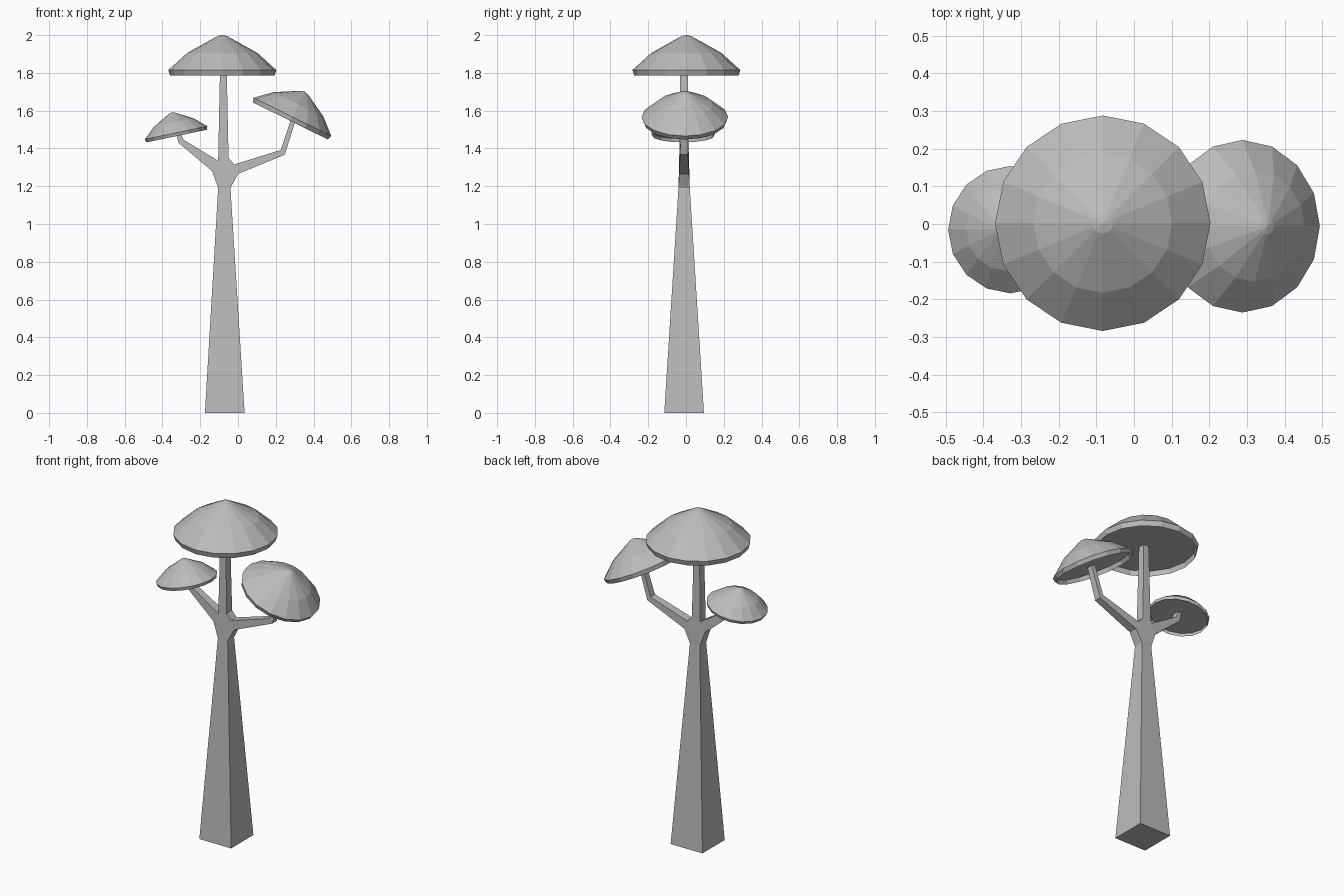
import bpy
import bmesh
from math import cos, sin, radians, tau
from mathutils import Matrix

cube = bpy.data.objects.get("Cube")
if cube:
    bpy.data.objects.remove(cube, do_unlink=True)

grey = bpy.data.materials.new("plain grey")
grey.use_nodes = True
colour = (0.5, 0.5, 0.5, 1)
grey.diffuse_color = colour
grey.node_tree.nodes["Principled BSDF"].inputs["Base Color"].default_value = colour

TREE_Y = -0.01


def finish(bm, name):
    mesh = bpy.data.meshes.new(name)
    bm.to_mesh(mesh)
    bm.free()
    mesh.materials.append(grey)
    obj = bpy.data.objects.new(name, mesh)
    bpy.context.collection.objects.link(obj)
    return obj


def section(bm, a, b, depth):
    """Four-sided cross-section across a limb, from edge a to edge b."""
    return [bm.verts.new((p[0], TREE_Y + s * depth, p[1]))
            for p, s in ((a, -1), (b, -1), (b, 1), (a, 1))]


def limb(bm, sections):
    """Skin a chain of cross-sections and close the far end."""
    rings = [section(bm, *s) for s in sections]
    for low, high in zip(rings, rings[1:]):
        for i in range(4):
            j = (i + 1) % 4
            bm.faces.new((low[i], low[j], high[j], high[i]))
    bm.faces.new(rings[-1])


# Fork outline, as (x, z, half depth)
neck_l, neck_r = (-0.105, 1.19, 0.03), (-0.04, 1.19, 0.03)
right_low, right_high = (0.0, 1.265, 0.026), (-0.02, 1.315, 0.026)
top_r, top_l = (-0.05, 1.35, 0.026), (-0.105, 1.335, 0.026)
left_low = (-0.137, 1.28, 0.026)
fork = [neck_l, neck_r, right_low, right_high, top_r, top_l, left_low]

# Trunk with its fork and three limbs, welded into one skin
bm = bmesh.new()
front = [bm.verts.new((x, TREE_Y - d, z)) for x, z, d in fork]
back = [bm.verts.new((x, TREE_Y + d, z)) for x, z, d in fork]
bm.faces.new(front)
bm.faces.new(back[::-1])
for i in (1, 3, 6):
    j = (i + 1) % len(fork)
    bm.faces.new((front[i], back[i], back[j], front[j]))
limb(bm, [(neck_l, neck_r, 0.03), ((-0.175, 0), (0.035, 0), 0.105)])
limb(bm, [(top_l, top_r, 0.026), ((-0.095, 1.83), (-0.06, 1.83), 0.02)])
limb(bm, [(right_high, right_low, 0.026),
          ((0.227, 1.392), (0.248, 1.367), 0.021),
          ((0.282, 1.56), (0.305, 1.55), 0.018)])
limb(bm, [(left_low, top_l, 0.026),
          ((-0.315, 1.43), (-0.29, 1.447), 0.02),
          ((-0.33, 1.49), (-0.305, 1.49), 0.018)])
bmesh.ops.remove_doubles(bm, verts=bm.verts, dist=0.0001)
bmesh.ops.recalc_face_normals(bm, faces=bm.faces)
finish(bm, "trunk_and_branches")

# Canopy profile for a rim radius of one: underside, lip, skirt and dome
PROFILE = [(0.945, 0), (0.965, -0.105), (1, 0), (0.645, 0.32), (0.095, 0.625)]
APEX = 0.65
SIDES = 16


def canopy(name, centre, radius, tilt):
    bm = bmesh.new()
    rings = [[bm.verts.new((r * cos(tau * i / SIDES), r * sin(tau * i / SIDES), z))
              for i in range(SIDES)] for r, z in PROFILE]
    apex = bm.verts.new((0, 0, APEX))
    bm.faces.new(rings[0][::-1])
    for i in range(SIDES):
        j = (i + 1) % SIDES
        for low, high in zip(rings, rings[1:]):
            bm.faces.new((low[i], low[j], high[j], high[i]))
        bm.faces.new((rings[-1][i], rings[-1][j], apex))
    bmesh.ops.recalc_face_normals(bm, faces=bm.faces)
    bm.transform(Matrix.Translation(centre)
                 @ Matrix.Rotation(radians(tilt), 4, "Y")
                 @ Matrix.Scale(radius, 4))
    finish(bm, name)


canopy("top_canopy", (-0.083, 0.002, 1.815), 0.286, 0)
canopy("left_canopy", (0.288, -0.006, 1.567), 0.229, 26.3)
canopy("right_canopy", (-0.328, -0.015, 1.483), 0.169, -11.8)
